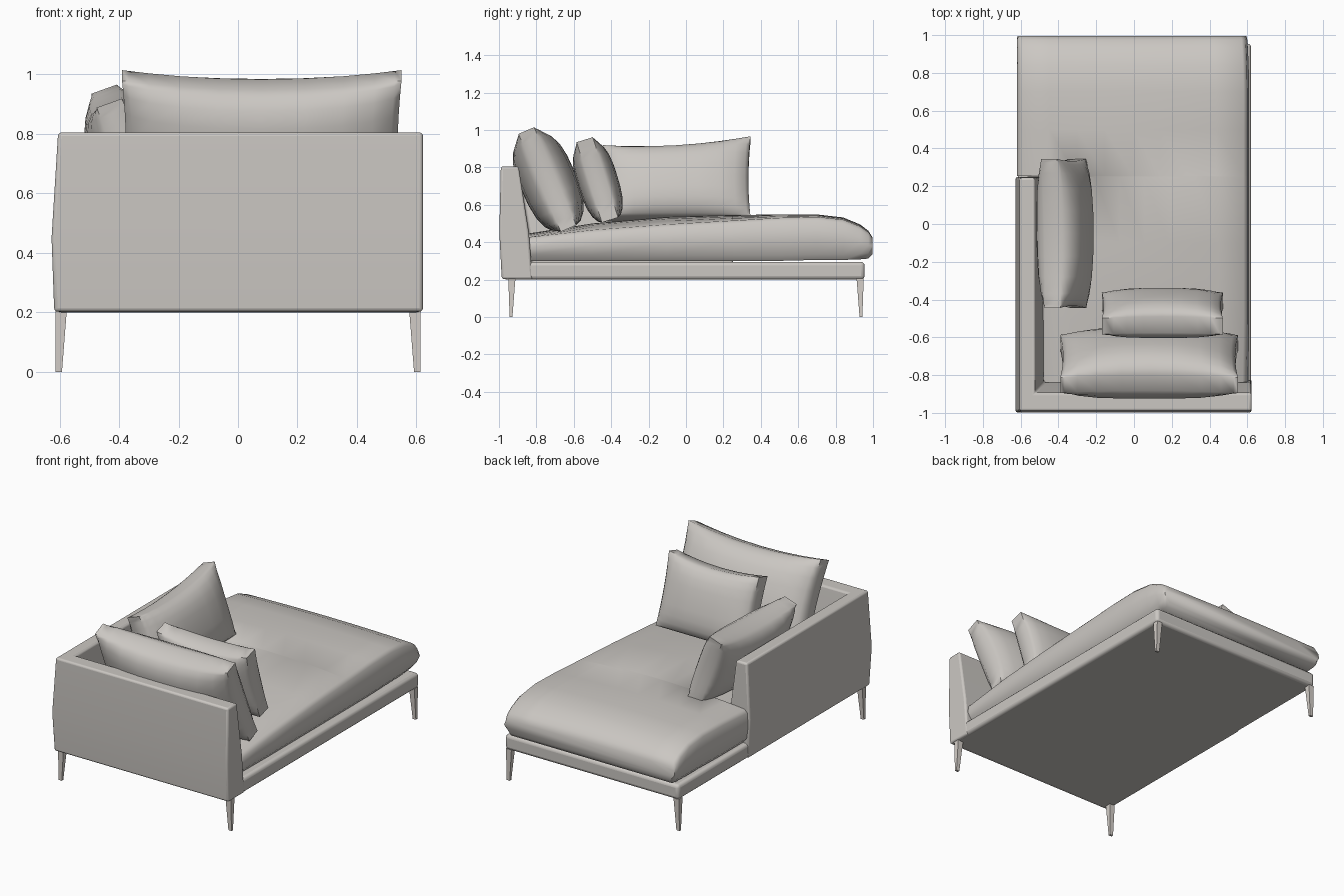
import bpy, bmesh, math
from mathutils import Vector

if "Cube" in bpy.data.objects:
    bpy.data.objects.remove(bpy.data.objects["Cube"])


def material(name, rgb):
    m = bpy.data.materials.new(name)
    m.diffuse_color = (*rgb, 1)
    m.use_nodes = True
    m.node_tree.nodes["Principled BSDF"].inputs["Base Color"].default_value = m.diffuse_color
    return m


FABRIC = material("warm grey fabric", (0.60, 0.575, 0.545))
METAL = material("pale leg metal", (0.66, 0.62, 0.58))


def finish(name, verts, faces, mat, bevel=0, angle=40):
    bm = bmesh.new()
    vs = [bm.verts.new(v) for v in verts]
    for f in faces:
        bm.faces.new([vs[i] for i in f])
    bmesh.ops.recalc_face_normals(bm, faces=bm.faces)
    me = bpy.data.meshes.new(name)
    bm.to_mesh(me)
    bm.free()
    ob = bpy.data.objects.new(name, me)
    bpy.context.collection.objects.link(ob)
    me.materials.append(mat)
    if bevel:
        mod = ob.modifiers.new("soft edges", 'BEVEL')
        mod.width, mod.segments = bevel, 3
    bpy.ops.object.select_all(action='DESELECT')
    ob.select_set(True)
    bpy.context.view_layer.objects.active = ob
    bpy.ops.object.shade_smooth_by_angle(angle=math.radians(angle))
    return ob


def loft(name, rings, mat, bevel=0, angle=40):
    """Skin a list of equal-length rings and cap both ends."""
    n = len(rings[0])
    verts = [p for r in rings for p in r]
    faces = [[k * n + i, k * n + (i + 1) % n, (k + 1) * n + (i + 1) % n, (k + 1) * n + i]
             for k in range(len(rings) - 1) for i in range(n)]
    faces += [list(range(n)), [(len(rings) - 1) * n + i for i in range(n)]]
    return finish(name, verts, faces, mat, bevel, angle)


def rect(x0, x1, y0, y1, z):
    return [(x0, y0, z), (x1, y0, z), (x1, y1, z), (x0, y1, z)]


def pillow(name, centre, width_dir, up_dir, hw, hh, ht, edge, sag, rise=0):
    """Leaning cushion: two domed grids joined by a thin rim."""
    c, w, a = Vector(centre), Vector(width_dir).normalized(), Vector(up_dir).normalized()
    nrm = w.cross(a)
    n = 10
    par = [math.sin(math.pi / 2 * (2 * i / n - 1)) for i in range(n + 1)]
    verts, faces, m = [], [], n + 1
    for side in (1, -1):
        for v in par:
            for u in par:
                t = edge + (ht - edge) * ((1 - abs(u) ** 3) * (1 - abs(v) ** 3)) ** 0.6
                x = hw * u * (1 - 0.03 * (1 - v * v))
                z = hh * v - (hh * sag * (1 - u * u) - rise * u) * max(v, 0)
                verts.append(c + w * x + a * z + nrm * (t * side))
    for s in (0, m * m):
        faces += [[s + j * m + i, s + j * m + i + 1, s + (j + 1) * m + i + 1, s + (j + 1) * m + i]
                  for j in range(n) for i in range(n)]
    rim = ([i for i in range(n)] + [j * m + n for j in range(n)]
           + [n * m + i for i in range(n, 0, -1)] + [j * m for j in range(n, 0, -1)])
    for p, q in zip(rim, rim[1:] + rim[:1]):
        faces.append([p, q, q + m * m, p + m * m])
    return finish(name, verts, faces, FABRIC, 0, 45)


# low base platform
loft("base_platform", [rect(-0.615, 0.62, -0.98, 0.955, 0.2),
                       rect(-0.615, 0.62, -0.98, 0.955, 0.295)], FABRIC, 0.02)

# L-shaped backrest and armrest shell, thinner at the top
def shell(x0, x1, y0, back_in, arm_in, end, z):
    return [(x0, y0, z), (x1, y0, z), (x1, back_in, z), (arm_in, back_in, z),
            (arm_in, end, z), (x0, end, z)]

loft("back_and_arm", [shell(-0.618, 0.622, -0.985, -0.82, -0.465, 0.25, 0.202),
                      shell(-0.627, 0.622, -0.998, -0.84, -0.48, 0.25, 0.45),
                      shell(-0.605, 0.622, -0.99, -0.895, -0.525, 0.245, 0.805)], FABRIC, 0.012)

# mattress: cross-sections along y (y, left, right, bottom, edge height, crown)
def section(y, xl, xr, zb, ze, crown):
    ring = [(xl + 0.03, y, zb), (xr - 0.03, y, zb), (xr - 0.005, y, zb + 0.03),
            (xr + 0.01, y, (zb + ze) / 2), (xr, y, ze - 0.02)]
    for i in range(9):
        s = 1 - 2 * i / 8
        ring.append(((xl + xr) / 2 + s * (xr - xl - 0.04) / 2, y, ze + crown * (1 - s * s)))
    return ring + [(xl, y, ze - 0.02), (xl - 0.005, y, (zb + ze) / 2), (xl + 0.005, y, zb + 0.03)]

rows = [(-0.85, -0.49, 0.595, 0.30, 0.425, 0.02), (-0.5, -0.49, 0.60, 0.30, 0.465, 0.035),
        (-0.1, -0.49, 0.60, 0.30, 0.495, 0.04), (0.25, -0.49, 0.60, 0.30, 0.515, 0.03),
        (0.255, -0.615, 0.60, 0.30, 0.515, 0.03), (0.5, -0.615, 0.60, 0.30, 0.53, 0.018),
        (0.7, -0.615, 0.60, 0.305, 0.535, 0.013), (0.84, -0.615, 0.597, 0.305, 0.52, 0.012),
        (0.93, -0.615, 0.593, 0.308, 0.485, 0.01), (0.975, -0.615, 0.59, 0.312, 0.455, 0.006),
        (0.996, -0.612, 0.585, 0.335, 0.425, 0.002)]
loft("seat_mattress", [section(*r) for r in rows], FABRIC, 0, 50)

# loose cushions
pillow("back_cushion", (0.08, -0.741, 0.735), (1, 0, 0), (0, -0.396, 0.918),
       0.47, 0.285, 0.15, 0.045, 0.12)
pillow("small_cushion", (0.15, -0.474, 0.733), (1, 0, 0), (0, -0.3, 0.954),
       0.32, 0.225, 0.108, 0.045, 0.13)
pillow("side_cushion", (-0.368, -0.05, 0.725), (0, 1, 0), (-0.34, 0, 0.94),
       0.395, 0.215, 0.128, 0.045, 0.12, 0.025)

# four slim tapered legs
for sx, side in ((-1, "left"), (1, "right")):
    for sy, end in ((-1, "front"), (1, "rear")):
        def leg(inner, ya, yb, z):
            return [(sx * x, sy * y, z) for x, y in
                    ((inner, ya), (0.614, ya), (0.614, yb), (inner, yb))]
        loft(f"{end}_{side}_leg", [leg(0.592, 0.928, 0.943, 0),
                                   leg(0.576, 0.912, 0.95, 0.205)], METAL)
